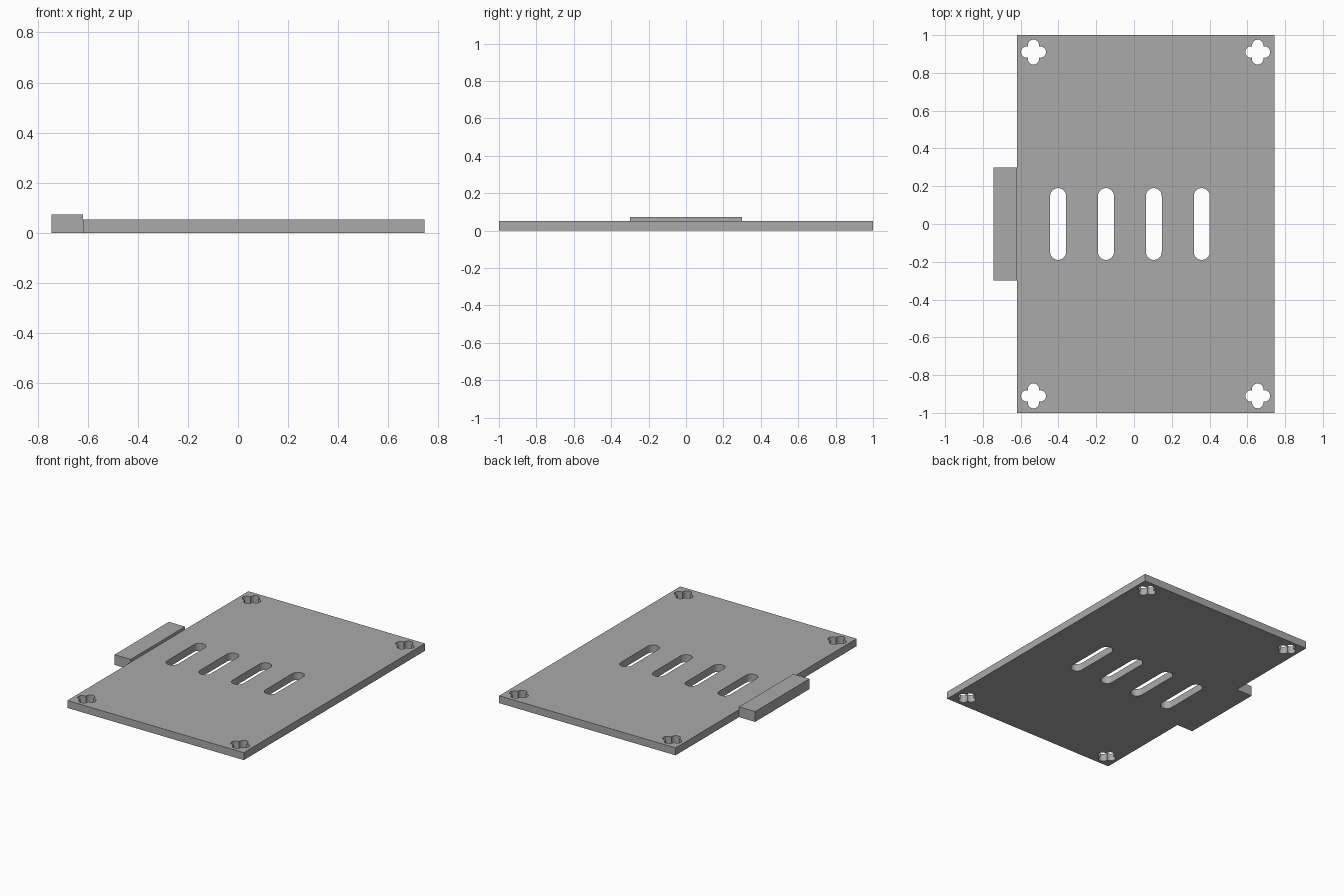
import bpy
import bmesh
from math import asin, cos, pi, radians, sin, sqrt
from mathutils import Matrix

cube = bpy.data.objects.get("Cube")
if cube:
    bpy.data.objects.remove(cube, do_unlink=True)

grey = bpy.data.materials.new("plain grey")
grey.use_nodes = True
grey.diffuse_color = (0.4, 0.4, 0.4, 1)
grey.node_tree.nodes["Principled BSDF"].inputs["Base Color"].default_value = (0.4, 0.4, 0.4, 1)

LEFT, RIGHT, DEPTH = -0.62, 0.745, 1.0
THICK, TAB_HEIGHT = 0.052, 0.072


def arc(cx, cy, r, start, end, steps):
    angles = [start + (end - start) * i / steps for i in range(steps + 1)]
    return [(cx + r * cos(a), cy + r * sin(a)) for a in angles]


def slot(cx, half_width, half_length):
    """Long hole with round ends."""
    y = half_length - half_width
    return arc(cx, y, half_width, 0, pi, 16) + arc(cx, -y, half_width, pi, 2 * pi, 16)


def clover(cx, cy, offset, r):
    """Four round lobes that meet on the diagonals."""
    reach = pi / 4 + asin(offset / (r * sqrt(2)))
    points = []
    for k in range(4):
        turn = k * pi / 2
        points += arc(cx + offset * cos(turn), cy + offset * sin(turn), r,
                      turn - reach, turn + reach, 14)[:-1]
    return points


# Plate outline with its slots and corner holes
outlines = [[(LEFT, -DEPTH), (RIGHT, -DEPTH), (RIGHT, DEPTH), (LEFT, DEPTH)]]
outlines += [slot(-0.402 + 0.2535 * i, 0.042, 0.19) for i in range(4)]
outlines += [clover(x, y, 0.036, 0.03) for x in (-0.532, 0.655) for y in (-0.91, 0.91)]

curve = bpy.data.curves.new("plate_outline", "CURVE")
curve.dimensions = "2D"
curve.fill_mode = "BOTH"
curve.extrude = THICK / 2
for points in outlines:
    spline = curve.splines.new("POLY")
    spline.points.add(len(points) - 1)
    for p, (x, y) in zip(spline.points, points):
        p.co = (x, y, THICK / 2, 1)
    spline.use_cyclic_u = True

# Turn the filled outline into a clean solid mesh
helper = bpy.data.objects.new("outline_helper", curve)
bpy.context.collection.objects.link(helper)
bpy.context.view_layer.update()
graph = bpy.context.evaluated_depsgraph_get()
mesh = bpy.data.meshes.new_from_object(helper.evaluated_get(graph))
bpy.data.objects.remove(helper, do_unlink=True)

bm = bmesh.new()
bm.from_mesh(mesh)
for v in bm.verts:
    v.co.z = THICK if v.co.z > THICK / 2 else 0
bmesh.ops.remove_doubles(bm, verts=bm.verts, dist=0.0001)
bmesh.ops.recalc_face_normals(bm, faces=bm.faces)
bm.to_mesh(mesh)
bm.free()
mesh.materials.clear()
mesh.materials.append(grey)
plate = bpy.data.objects.new("plate", mesh)
bpy.context.collection.objects.link(plate)
bpy.context.view_layer.objects.active = plate
plate.select_set(True)
bpy.ops.object.shade_smooth_by_angle(angle=radians(30))

# Raised tab on the side edge
bm = bmesh.new()
size = Matrix.Diagonal((0.125, 0.6, TAB_HEIGHT, 1))
bmesh.ops.create_cube(bm, size=1, matrix=Matrix.Translation((LEFT - 0.0625, 0, TAB_HEIGHT / 2)) @ size)
tab_mesh = bpy.data.meshes.new("side_tab")
bm.to_mesh(tab_mesh)
bm.free()
tab_mesh.materials.append(grey)
tab = bpy.data.objects.new("side_tab", tab_mesh)
bpy.context.collection.objects.link(tab)
